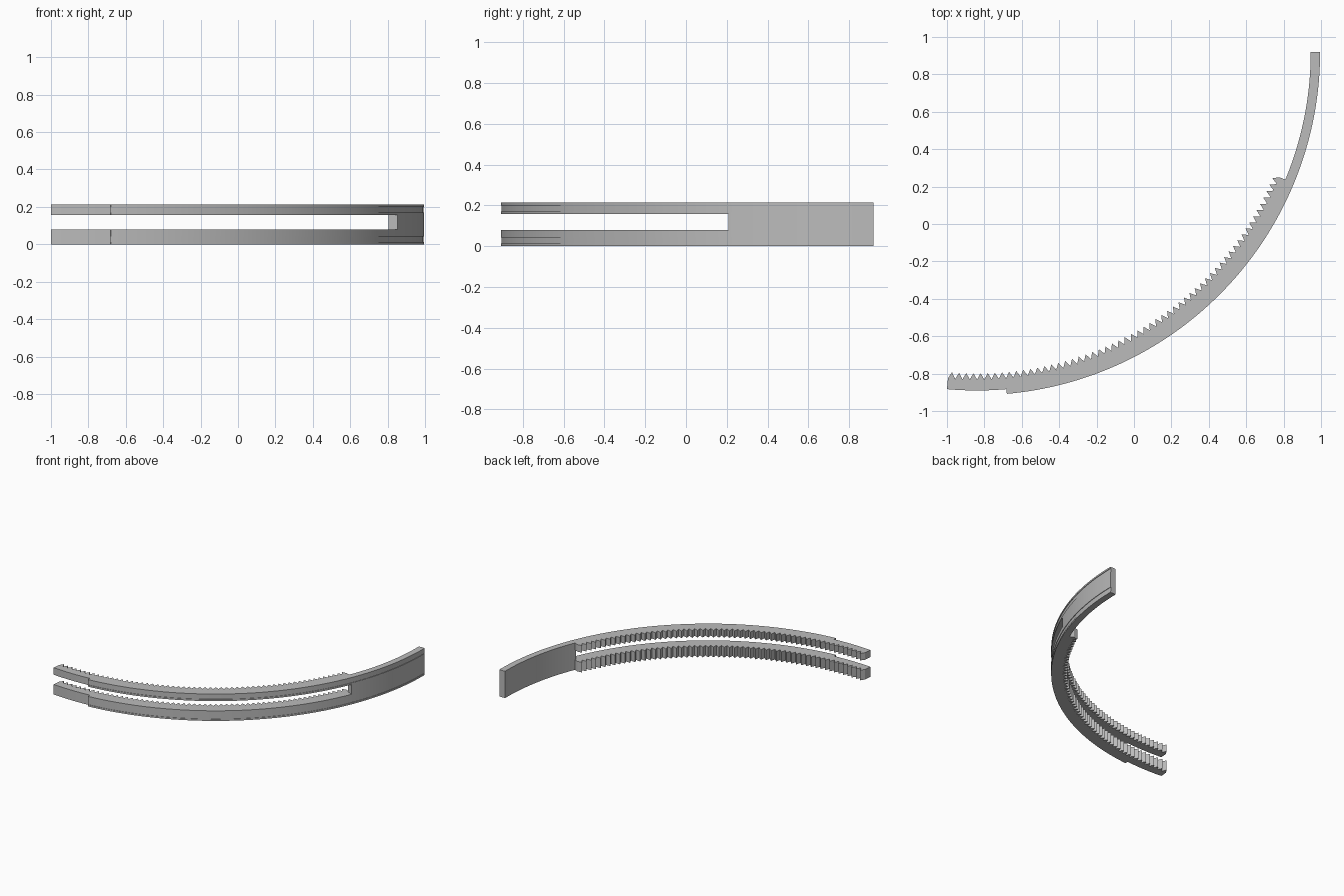
import bpy, bmesh
from math import radians, cos, sin

cube = bpy.data.objects.get("Cube")
if cube:
    bpy.data.objects.remove(cube)

CX, CY = -0.84, 0.92            # centre of the arc
INNER, OUTER, STEP = 1.785, 1.835, 1.81
ROOT, TIP = 1.752, 1.718
GROOVE = 1.831
HEIGHT, LOW, HIGH = 0.213, 0.08, 0.157
END, SLOT, SHOULDER = -95.07, -22.8, -85.0
TEETH = 57

grey = bpy.data.materials.new("grey")
grey.use_nodes = True
grey.diffuse_color = (0.5, 0.5, 0.5, 1)
grey.node_tree.nodes["Principled BSDF"].inputs["Base Color"].default_value = (0.5, 0.5, 0.5, 1)


def polar(r, deg, z):
    return (CX + r * cos(radians(deg)), CY + r * sin(radians(deg)), z)


def finish(bm, name):
    bmesh.ops.recalc_face_normals(bm, faces=bm.faces)
    mesh = bpy.data.meshes.new(name)
    bm.to_mesh(mesh)
    bm.free()
    mesh.materials.append(grey)
    obj = bpy.data.objects.new(name, mesh)
    bpy.context.collection.objects.link(obj)
    bpy.ops.object.select_all(action='DESELECT')
    obj.select_set(True)
    bpy.context.view_layer.objects.active = obj
    bpy.ops.object.shade_smooth_by_angle(angle=radians(20))


def sweep(name, profile, start, stop):
    """Sweep an (r, z) profile around the arc centre."""
    bm = bmesh.new()
    steps = max(4, int(stop - start))
    rings = [[bm.verts.new(polar(r, start + (stop - start) * i / steps, z))
              for r, z in profile] for i in range(steps + 1)]
    n = len(profile)
    for a, b in zip(rings, rings[1:]):
        for k in range(n):
            bm.faces.new((a[k], a[(k + 1) % n], b[(k + 1) % n], b[k]))
    bm.faces.new(rings[0])
    bm.faces.new(rings[-1])
    finish(bm, name)


def rack(name, z0, z1):
    """Toothed strip on the inside of a rail."""
    bm = bmesh.new()
    pitch = (SLOT + 0.3 - END) / TEETH
    rows = []
    for i in range(2 * TEETH + 1):
        deg = END + pitch * i / 2
        r = TIP if i % 2 else ROOT
        rows.append([bm.verts.new(polar(*p)) for p in
                     ((r, deg, z0), (INNER, deg, z0), (INNER, deg, z1), (r, deg, z1))])
    for a, b in zip(rows, rows[1:]):
        for k in range(4):
            bm.faces.new((a[k], a[(k + 1) % 4], b[(k + 1) % 4], b[k]))
    bm.faces.new(rows[0])
    bm.faces.new(rows[-1])
    finish(bm, name)


# Shallow grooves on the outer face, near the top and bottom edges
low_groove = [(OUTER, 0.013), (GROOVE, 0.013), (GROOVE, 0.043), (OUTER, 0.043)]
high_groove = [(r, HEIGHT - z) for r, z in reversed(low_groove)]

# Solid end of the band
sweep("solid_band", [(INNER, 0), (OUTER, 0)] + low_groove + high_groove
      + [(OUTER, HEIGHT), (INNER, HEIGHT)], SLOT, 0)

# Two rails either side of the slot, each with a thin tail and teeth
for side, z0, z1, groove in (("lower", 0, LOW, low_groove),
                             ("upper", HIGH, HEIGHT, high_groove)):
    sweep(side + "_rail", [(INNER, z0), (OUTER, z0)] + groove
          + [(OUTER, z1), (INNER, z1)], SHOULDER, SLOT)
    sweep(side + "_tail", [(INNER, z0), (STEP, z0), (STEP, z1), (INNER, z1)], END, SHOULDER)
    rack(side + "_rack", z0, z1)
